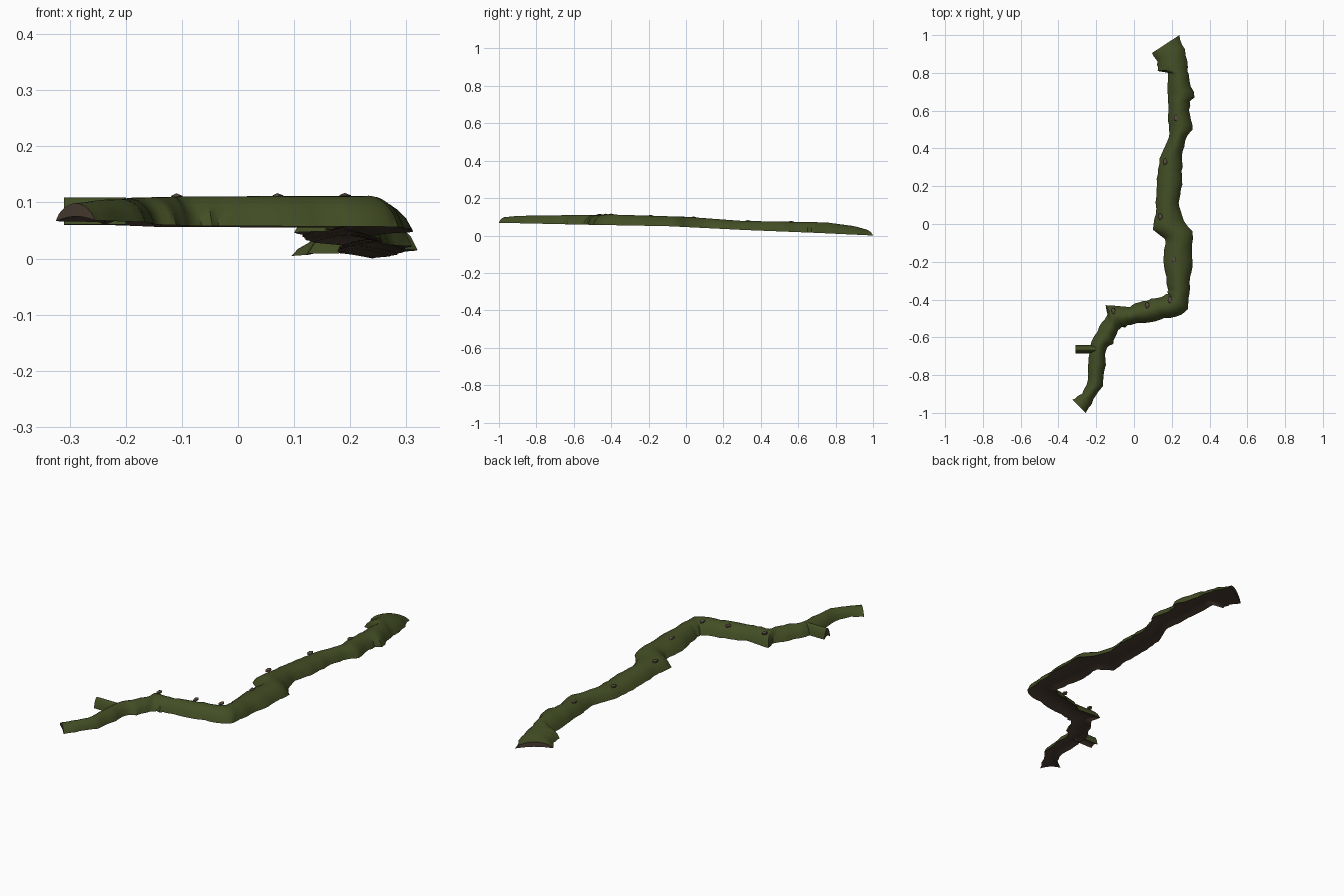
import bpy, bmesh, math, random
from mathutils import Vector

random.seed(4)
cube = bpy.data.objects.get("Cube")
if cube:
    bpy.data.objects.remove(cube)


def make_material(name, colour):
    mat = bpy.data.materials.new(name)
    mat.use_nodes = True
    mat.diffuse_color = (*colour, 1)
    mat.node_tree.nodes["Principled BSDF"].inputs["Base Color"].default_value = (*colour, 1)
    return mat


moss = make_material("moss green", (0.056, 0.075, 0.018))
earth = make_material("earth brown", (0.07, 0.048, 0.032))
stone = make_material("stone brown", (0.11, 0.08, 0.055))

# Matching left and right bank points, from the back end to the front end
BANKS = [
    (.095, .905, .24, 1), (.125, .86, .27, .925), (.125, .81, .285, .83),
    (.18, .8, .29, .79), (.18, .67, .32, .67), (.18, .65, .295, .65),
    (.18, .57, .296, .58), (.185, .5, .31, .5), (.185, .46, .27, .44),
    (.135, .345, .255, .33), (.12, .24, .255, .23), (.115, .05, .24, .09),
    (.1, -.03, .265, .015), (.145, -.065, .31, -.04), (.165, -.08, .312, -.08),
    (.155, -.19, .31, -.2), (.18, -.345, .296, -.34), (.18, -.37, .286, -.45),
    (.16, -.38, .25, -.48), (.005, -.42, .05, -.525), (-.02, -.44, -.02, -.535),
    (-.15, -.43, -.075, -.555), (-.14, -.48, -.09, -.58), (-.185, -.545, -.11, -.635),
    (-.23, -.64, -.145, -.66), (-.25, -.85, -.165, -.86),
    (-.275, -.9, -.2, -.905), (-.325, -.93, -.255, -1),
]
# Height of the lower rim and of the crest along y
RIM = [(-1, .068), (-.55, .058), (-.1, .05), (.3, .03), (.7, .014), (1, 0)]
CREST = [(-1, .095), (-.9, .105), (-.4, .112), (0, .1), (.3, .078), (.75, .07), (.9, .05), (1, .02)]


def height(table, y):
    for (a, p), (b, q) in zip(table, table[1:]):
        if y <= b:
            return p + (q - p) * max(0, y - a) / (b - a)
    return table[-1][1]


def finish(bm, name, mats):
    bmesh.ops.recalc_face_normals(bm, faces=bm.faces)
    mesh = bpy.data.meshes.new(name)
    bm.to_mesh(mesh)
    bm.free()
    obj = bpy.data.objects.new(name, mesh)
    bpy.context.collection.objects.link(obj)
    for mat in mats:
        mesh.materials.append(mat)
    bpy.ops.object.select_all(action="DESELECT")
    obj.select_set(True)
    bpy.context.view_layer.objects.active = obj
    bpy.ops.object.shade_smooth_by_angle(angle=math.radians(40))
    return obj


def ring(left, right, steps=12):
    """Arched top and shallow hollow underside between two bank points."""
    mid = (left.y + right.y) / 2
    rise = height(CREST, mid) - height(RIM, mid)
    top, under = [], []
    for i in range(steps + 1):
        t = i / steps
        p = left.lerp(right, t)
        arch = math.sin(math.pi * t) if 0 < i < steps else 0
        base = height(RIM, p.y)
        top.append((p.x, p.y, base + rise * arch ** .65))
        if 0 < i < steps:
            under.append((p.x, p.y, base + rise * .25 * arch))
    return top + under[::-1], steps


def loft(name, pairs):
    bm = bmesh.new()
    loops = []
    for left, right in pairs:
        pts, steps = ring(left, right)
        loops.append([bm.verts.new(p) for p in pts])
    n = len(loops[0])
    for a, b in zip(loops, loops[1:]):
        for i in range(n):
            j = (i + 1) % n
            face = bm.faces.new((a[i], a[j], b[j], b[i]))
            face.material_index = 0 if i < steps else 1
    for end in (loops[0], loops[-1]):
        bm.faces.new(end).material_index = 1
    return finish(bm, name, [moss, earth])


# Main ridge, with ragged banks between the given points
pairs = []
for a, b in zip(BANKS, BANKS[1:]):
    l0, r0, l1, r1 = (Vector(p) for p in (a[:2], a[2:], b[:2], b[2:]))
    count = max(1, round(max((l1 - l0).length, (r1 - r0).length) / .03))
    for k in range(count):
        left, right = l0.lerp(l1, k / count), r0.lerp(r1, k / count)
        across = (right - left).normalized()
        if k:
            left = left + across * random.uniform(-.004, .004)
            right = right + across * random.uniform(-.007, .005)
        pairs.append((left, right))
pairs.append((Vector(BANKS[-1][:2]), Vector(BANKS[-1][2:])))
loft("mossy_ridge", pairs)

# Short spur jutting from the right bank near the front
loft("side_spur", [(Vector((x, -.685)), Vector((x, -.64))) for x in (-.31, -.27, -.2)])


# Small stones half sunk in the crest
def add_stone(name, x, y, z, size):
    bm = bmesh.new()
    bmesh.ops.create_icosphere(bm, subdivisions=1, radius=1)
    for v in bm.verts:
        wobble = random.uniform(.8, 1.1)
        v.co = Vector((x + v.co.x * size * .6 * wobble, y + v.co.y * size * wobble,
                       z + v.co.z * size * .4))
    finish(bm, name, [stone])


STONES = [(.22, .56), (.165, .33), (.14, .04), (.21, -.19), (.19, -.4), (.07, -.43), (-.11, -.46)]
for i, (x, y) in enumerate(STONES):
    add_stone(f"crest_stone_{i + 1}", x, y, height(CREST, y) - .003, .02)
